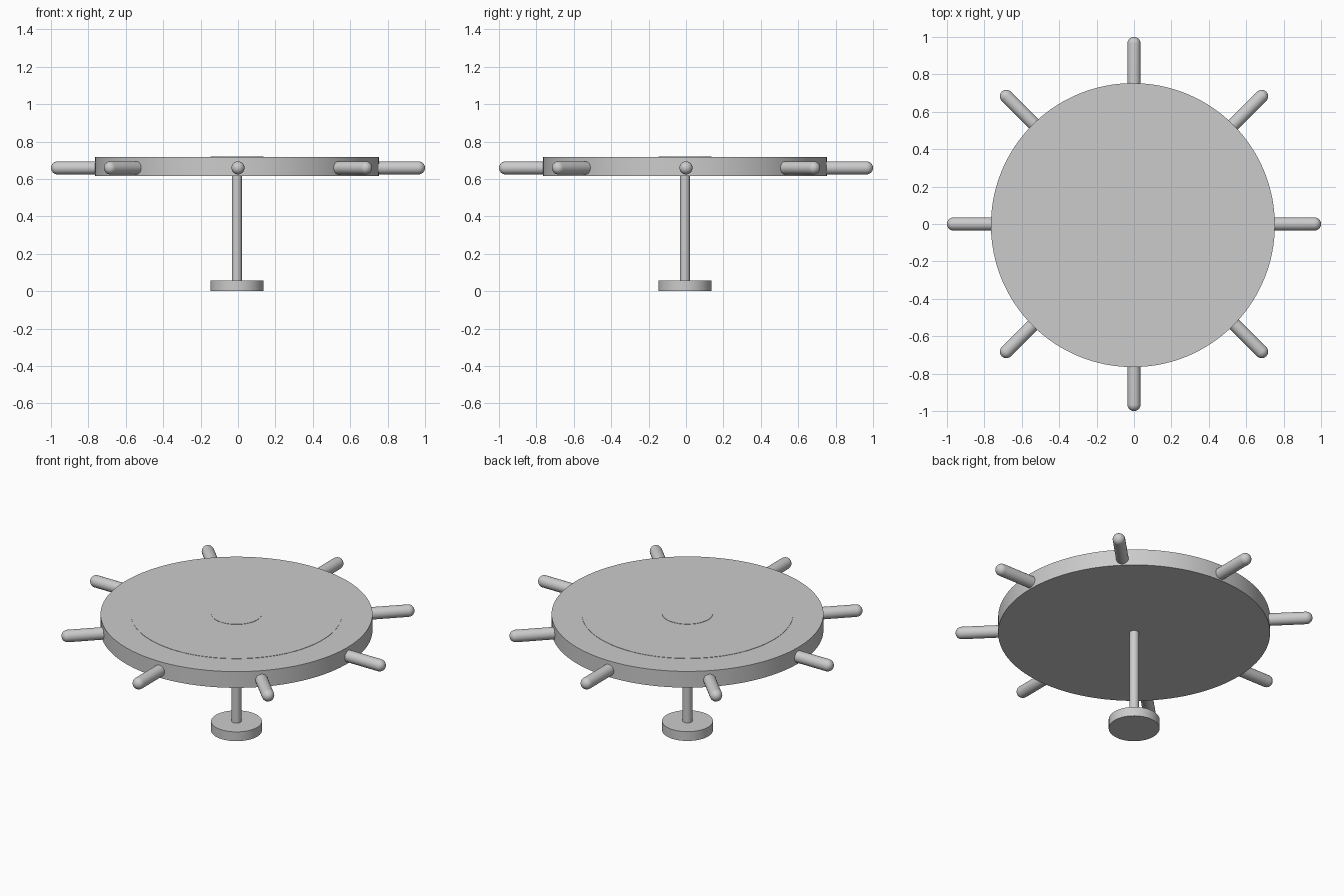
import bpy
import bmesh
import math
from mathutils import Matrix

if "Cube" in bpy.data.objects:
    bpy.data.objects.remove(bpy.data.objects["Cube"])

OFFSET = -0.006  # the lathe-turned parts sit a hair off the handle ring centre


def lathe(name, profile, segments, matrix=Matrix.Identity(4)):
    """Spin an (r, z) profile that starts and ends on the axis."""
    bm = bmesh.new()
    verts = [bm.verts.new((r, 0, z)) for r, z in profile]
    edges = [bm.edges.new(pair) for pair in zip(verts, verts[1:])]
    bmesh.ops.spin(bm, geom=verts + edges, cent=(0, 0, 0), axis=(0, 0, 1),
                   angle=math.tau, steps=segments, use_duplicate=False)
    bmesh.ops.remove_doubles(bm, verts=bm.verts, dist=1e-5)
    bmesh.ops.recalc_face_normals(bm, faces=bm.faces)
    mesh = bpy.data.meshes.new(name)
    bm.to_mesh(mesh)
    bm.free()
    obj = bpy.data.objects.new(name, mesh)
    obj.matrix_world = matrix
    bpy.context.collection.objects.link(obj)
    bpy.ops.object.select_all(action='DESELECT')
    obj.select_set(True)
    bpy.context.view_layer.objects.active = obj
    bpy.ops.object.shade_smooth_by_angle(angle=math.radians(35))
    return obj


def disc(name, radius, bottom, top, segments=128):
    return lathe(name, [(0, bottom), (radius, bottom), (radius, top), (0, top)],
                 segments, Matrix.Translation((OFFSET, OFFSET, 0)))


# Foot and pole
disc("foot", 0.142, 0.0, 0.057, 64)
disc("pole", 0.027, 0.05, 0.63, 32)

# Wheel disc with two very shallow steps on its top face
disc("wheel_disc", 0.759, 0.616, 0.716)
disc("top_panel", 0.59, 0.70, 0.718)
disc("hub_cap", 0.142, 0.70, 0.72, 64)

# Eight round-ended handles around the rim
R, INNER, TIP = 0.035, 0.70, 1.0
cap = [(R * math.cos(a), TIP - R + R * math.sin(a))
       for a in (math.pi / 2 * i / 8 for i in range(8))]
handle_profile = [(0, INNER), (R, INNER)] + cap + [(0, TIP)]
for i in range(8):
    turn = (Matrix.Translation((0, 0, 0.659))
            @ Matrix.Rotation(math.tau * i / 8, 4, 'Z')
            @ Matrix.Rotation(math.pi / 2, 4, 'Y'))
    lathe(f"handle_{i + 1}", handle_profile, 32, turn)
